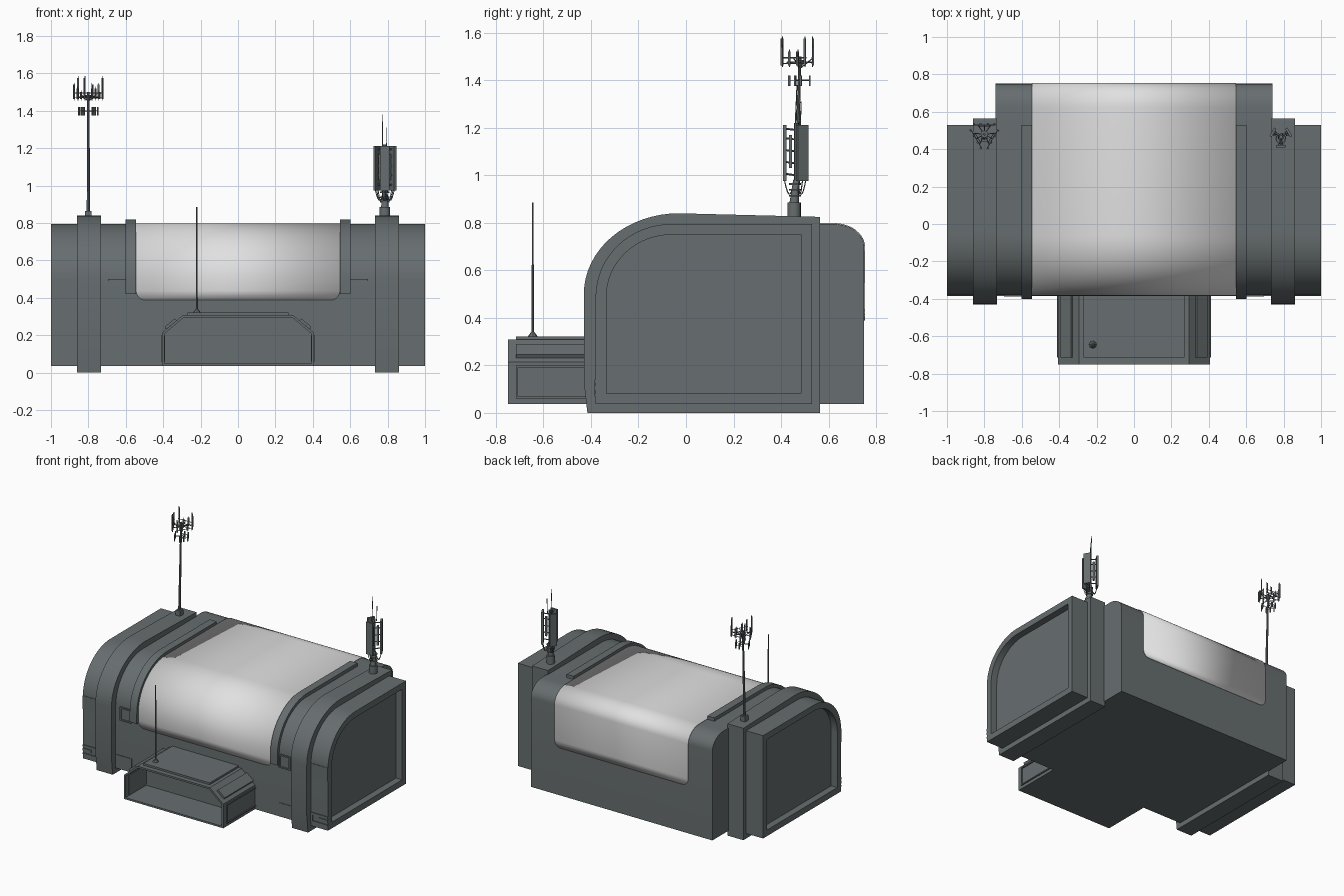
import bpy, bmesh, math
from mathutils import Vector, Matrix

if "Cube" in bpy.data.objects:
    bpy.data.objects.remove(bpy.data.objects["Cube"])


def material(name, col):
    m = bpy.data.materials.new(name)
    m.diffuse_color = (*col, 1)
    m.use_nodes = True
    m.node_tree.nodes["Principled BSDF"].inputs["Base Color"].default_value = m.diffuse_color
    return m


GREY = material("slate grey", (0.135, 0.155, 0.16))
WHITE = material("off white", (0.75, 0.75, 0.75))


def finish(name, bm, mat=GREY):
    me = bpy.data.meshes.new(name)
    bm.to_mesh(me)
    bm.free()
    me.materials.append(mat)
    ob = bpy.data.objects.new(name, me)
    bpy.context.collection.objects.link(ob)
    bpy.ops.object.select_all(action='DESELECT')
    ob.select_set(True)
    bpy.context.view_layer.objects.active = ob
    bpy.ops.object.shade_smooth_by_angle(angle=math.radians(30))
    return ob


def box(bm, lo, hi, rot=None):
    lo, hi = Vector(lo), Vector(hi)
    m = Matrix.Translation((lo + hi) / 2) @ Matrix.Diagonal((*(hi - lo), 1))
    bmesh.ops.create_cube(bm, size=1, matrix=(rot @ m) if rot else m)


def rod(bm, a, b, r, r2=None, n=8):
    a, b = Vector(a), Vector(b)
    q = (b - a).to_track_quat('Z', 'Y').to_matrix().to_4x4()
    bmesh.ops.create_cone(bm, cap_ends=True, segments=n, radius1=r, radius2=r if r2 is None else r2,
                          depth=(b - a).length, matrix=Matrix.Translation((a + b) / 2) @ q)


def prism(bm, profile, axis, lo, hi):
    """Extrude a profile along x (profile is y,z) or along y (profile is x,z)."""
    pt = (lambda p, t: (t, p[0], p[1])) if axis == 'x' else (lambda p, t: (p[0], t, p[1]))
    f = bm.faces.new([bm.verts.new(pt(p, lo)) for p in profile])
    ext = bmesh.ops.extrude_face_region(bm, geom=[f])
    vs = [v for v in ext['geom'] if isinstance(v, bmesh.types.BMVert)]
    bmesh.ops.translate(bm, verts=vs, vec=Vector(pt((0, 0), hi - lo)))
    bmesh.ops.recalc_face_normals(bm, faces=bm.faces[:])


def recess(bm, direction, margin, depth):
    """Inset the face that looks furthest along a direction and push it inwards."""
    d = Vector(direction)
    bm.normal_update()
    f = max((f for f in bm.faces if f.normal.dot(d) > 0.99), key=lambda f: f.calc_center_median().dot(d))
    bmesh.ops.inset_individual(bm, faces=[f], thickness=margin, use_even_offset=True)
    g = bmesh.ops.extrude_discrete_faces(bm, faces=[f])['faces'][0]
    bmesh.ops.translate(bm, verts=g.verts[:], vec=-d * depth)


def arch(y0, yc, zc, ztop, n=16):
    """Quarter ellipse from the front wall up to the roof."""
    return [(yc - (yc - y0) * math.cos(t), zc + (ztop - zc) * math.sin(t))
            for t in (math.pi / 2 * i / n for i in range(n + 1))]


def shoulder(yb, zt, n=10):
    """Rounded roof edge at the back."""
    return [(yb - 0.13 + 0.13 * math.sin(t), zt - 0.1 + 0.1 * math.cos(t))
            for t in (math.pi / 2 * i / n for i in range(n + 1))]


# Central hull
bm = bmesh.new()
prism(bm, [(-0.38, 0.037)] + arch(-0.38, -0.06, 0.49, 0.795) + shoulder(0.75, 0.795) + [(0.75, 0.037)],
      'x', -0.74, 0.74)
finish("main_hull", bm)

# White cover wrapped over the hull, with rounded lower corners
o = 0.002
low = [0.388, 0.39, 0.395, 0.405, 0.42, 0.438]
path = ([(-0.38 - o, z) for z in low] + arch(-0.38 - o, -0.06, 0.49, 0.795 + o)
        + shoulder(0.75 + o, 0.795 + o) + [(0.75 + o, z) for z in reversed(low)])
bm = bmesh.new()
rows = []
for y, z in path:
    k = max(0, (0.438 - z) / 0.05)
    w = 0.495 + 0.05 * math.sqrt(1 - k * k)
    rows.append([bm.verts.new((s * w, y, z)) for s in (-1, 1)])
for a, b in zip(rows, rows[1:]):
    bm.faces.new((a[0], a[1], b[1], b[0]))
bmesh.ops.recalc_face_normals(bm, faces=bm.faces[:])
cover = finish("white_cover", bm, WHITE)
sol = cover.modifiers.new("thickness", 'SOLIDIFY')
sol.thickness, sol.offset = 0.004, 0

for s, side in ((-1, "left"), (1, "right")):
    X = lambda a, b: (min(s * a, s * b), max(s * a, s * b))

    # End cap with recessed outer wall
    bm = bmesh.new()
    prism(bm, [(-0.38, 0.037)] + arch(-0.38, -0.06, 0.49, 0.795) + [(0.53, 0.795), (0.53, 0.037)],
          'x', *X(0.80, 1.0))
    recess(bm, (s, 0, 0), 0.045, 0.05)
    finish(side + "_end_cap", bm)

    # Large outer rib
    bm = bmesh.new()
    prism(bm, [(-0.415, 0), (-0.43, 0.13)] + arch(-0.43, -0.03, 0.5, 0.84) + [(0.563, 0.825), (0.563, 0)],
          'x', *X(0.732, 0.862))
    finish(side + "_outer_rib", bm)

    # Slim rib beside the cover
    bm = bmesh.new()
    prism(bm, [(-0.402, 0.42)] + arch(-0.402, -0.05, 0.49, 0.82) + [(0.53, 0.82), (0.53, 0.78)]
          + arch(-0.36, -0.05, 0.49, 0.78)[::-1] + [(-0.36, 0.42)], 'x', *X(0.545, 0.602))
    finish(side + "_inner_rib", bm)

    # Framed socket between the ribs
    bm = bmesh.new()
    a, b = X(0.602, 0.695)
    box(bm, (a, -0.388, 0.40), (b, -0.35, 0.50))
    recess(bm, (0, -1, 0), 0.01, 0.02)
    finish(side + "_front_socket", bm)

    # Front trim plates and lower slot frame
    bm = bmesh.new()
    for x0, x1, z0, z1, t in ((0.60, 0.74, 0.04, 0.14, 0.004), (0.86, 0.999, 0.40, 0.50, 0.003),
                              (0.88, 0.999, 0.125, 0.14, 0.006), (0.88, 0.999, 0.07, 0.08, 0.006),
                              (0.86, 0.88, 0.07, 0.14, 0.006), (0.93, 0.999, 0.095, 0.115, 0.005)):
        a, b = X(x0, x1)
        box(bm, (a, -0.38 - t, z0), (b, -0.37, z1))
    finish(side + "_front_trim", bm)

    # Framed panel on the porch side
    bm = bmesh.new()
    a, b = X(0.39, 0.413)
    box(bm, (a, -0.715, 0.06), (b, -0.37, 0.20))
    recess(bm, (s, 0, 0), 0.008, 0.012)
    finish(side + "_porch_side_panel", bm)

    # Plate on the porch chamfer
    bm = bmesh.new()
    prism(bm, [(s * x, z) for x, z in ((0.385, 0.232), (0.392, 0.245), (0.338, 0.29), (0.328, 0.28))],
          'y', -0.715, -0.38)
    finish(side + "_porch_chamfer_plate", bm)

# Porch: chamfered tube with a deep opening in front
bm = bmesh.new()
prism(bm, [(-0.405, 0.037), (0.405, 0.037), (0.405, 0.215), (0.375, 0.24), (0.295, 0.308),
           (-0.295, 0.308), (-0.375, 0.24), (-0.405, 0.215)], 'y', -0.75, -0.36)
recess(bm, (0, -1, 0), 0.013, 0.24)
finish("porch", bm)
bm = bmesh.new()
box(bm, (-0.27, -0.715, 0.30), (0.27, -0.37, 0.322))
finish("porch_roof_plate", bm)

# Whip aerial on the porch
bm = bmesh.new()
rod(bm, (-0.22, -0.645, 0.32), (-0.22, -0.645, 0.34), 0.022, 0.007)
rod(bm, (-0.22, -0.645, 0.33), (-0.22, -0.645, 0.885), 0.005, 0.0035)
finish("porch_aerial", bm)

# Left mast: tall pole, lower radio ring, triangular antenna platform
bm = bmesh.new()
cx, cy = -0.80, 0.48
box(bm, (cx - 0.018, 0.44, 0.82), (cx + 0.018, 0.48, 0.865))
rod(bm, (cx, 0.46, 0.85), (cx, cy, 1.50), 0.009, 0.006)
rod(bm, (cx, cy, 1.455), (cx, cy, 1.485), 0.006, 0.02)
for k in range(3):
    R = Matrix.Translation((cx, cy, 0)) @ Matrix.Rotation(math.radians(90 + 120 * k), 4, 'Z')
    P = lambda x, y, z: R @ Vector((x, y, z))
    for z in (1.47, 1.495):
        rod(bm, P(0.05, -0.06, z), P(0.05, 0.06, z), 0.0025, n=6)
    for y in (-0.035, 0.035):
        rod(bm, P(0, 0, 1.475), P(0.05, y, 1.475), 0.003, n=6)
    rod(bm, P(0, 0, 1.45), P(0.05, 0, 1.49), 0.0025, n=6)
    for y, z1 in ((-0.055, 1.55), (-0.02, 1.53), (0.02, 1.51), (0.055, 1.585)):
        rod(bm, P(0.053, y, 1.455), P(0.053, y, z1), 0.002, n=6)
        box(bm, (0.053, y - 0.005, 1.462), (0.059, y + 0.005, z1 - 0.01), R)
    # lower radio units
    rod(bm, P(0, 0, 1.40), P(0.045, 0, 1.40), 0.0025, n=6)
    rod(bm, P(0.04, -0.03, 1.40), P(0.04, 0.03, 1.40), 0.002, n=6)
    for y in (-0.028, 0, 0.028):
        box(bm, (0.038, y - 0.004, 1.375), (0.045, y + 0.004, 1.42), R)
finish("left_antenna_mast", bm)

# Right mast: stubby pole, three tall panels, looping cables, whips
bm = bmesh.new()
cx, cy = 0.785, 0.465
rod(bm, (cx, cy - 0.01, 0.82), (cx, cy - 0.01, 0.885), 0.028, n=16)
rod(bm, (cx, cy - 0.01, 0.88), (cx, cy, 0.98), 0.02, 0.014, n=12)
rod(bm, (cx, cy, 0.97), (cx, cy, 1.22), 0.010)
rod(bm, (0.772, 0.46, 1.2), (0.772, 0.467, 1.38), 0.003, 0.002, n=6)
rod(bm, (0.795, 0.48, 1.2), (0.795, 0.485, 1.31), 0.003, 0.002, n=6)
for z in (0.91, 0.935, 0.96):
    rod(bm, (cx, cy - 0.006, z), (cx, cy - 0.006, z + 0.008), 0.025, n=12)
for k in range(3):
    R = Matrix.Translation((cx, cy, 0)) @ Matrix.Rotation(math.radians(30 + 120 * k), 4, 'Z')
    P = lambda x, y, z: R @ Vector((x, y, z))
    box(bm, (0.042, -0.026, 0.975), (0.056, 0.026, 1.212), R)
    for z in (1.0, 1.05, 1.10, 1.15, 1.19):
        rod(bm, P(0, 0, z), P(0.045, 0, z + 0.006), 0.004, n=6)
    box(bm, (0.018, -0.01, 1.03), (0.032, 0.01, 1.17), R)
    for y in (-0.015, 0, 0.015):
        pts = [P(0.05 - 0.035 * t, y * (1 - t), 0.975 - 0.055 * math.sin(math.pi * t * 0.85))
               for t in (i / 6 for i in range(7))]
        for a, b in zip(pts, pts[1:]):
            rod(bm, a, b, 0.0025, n=5)
finish("right_antenna_mast", bm)
